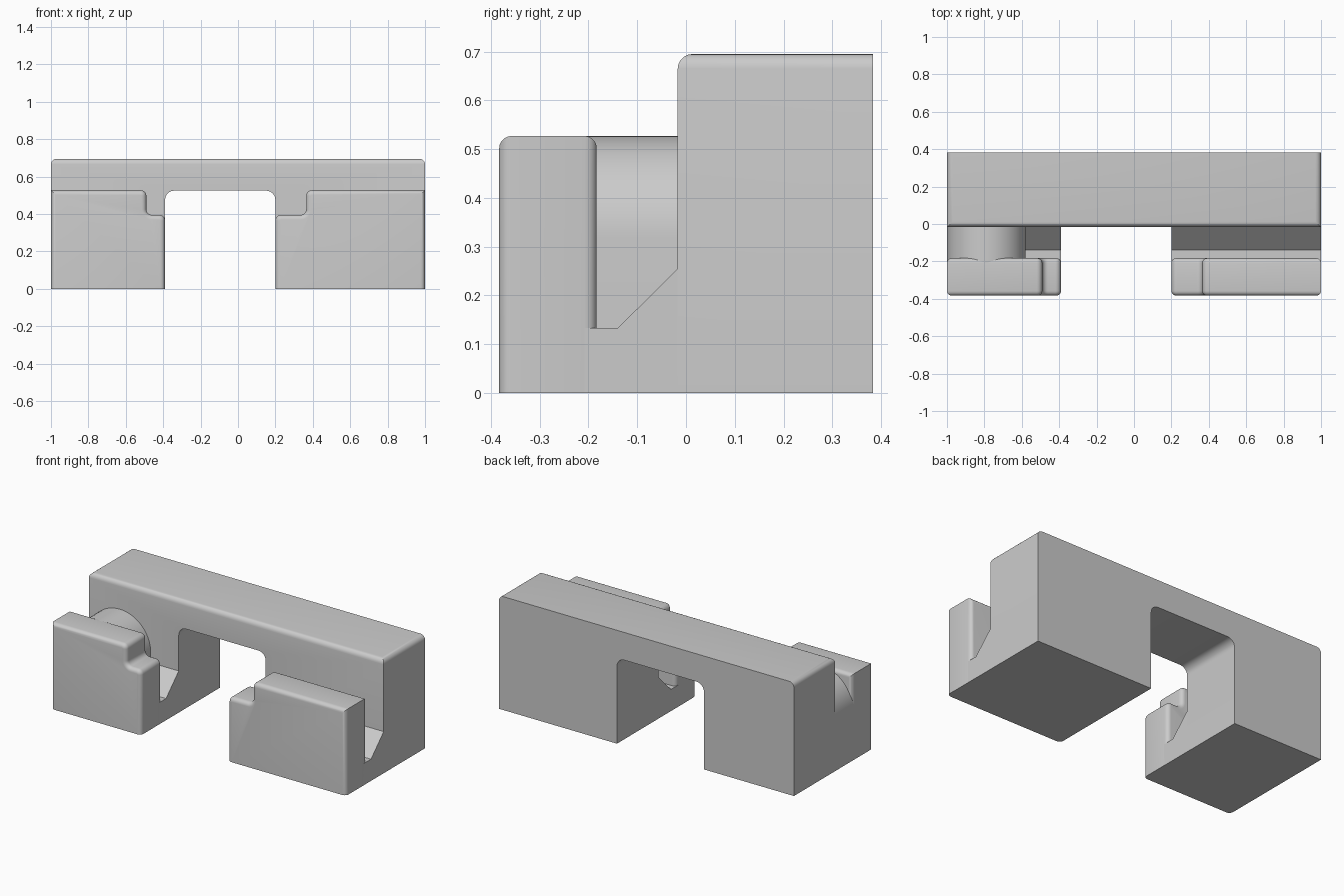
import bpy, bmesh, math
from mathutils import Vector

if "Cube" in bpy.data.objects:
    bpy.data.objects.remove(bpy.data.objects["Cube"])

grey = bpy.data.materials.new("light_grey")
grey.diffuse_color = (0.6, 0.6, 0.6, 1)
grey.use_nodes = True
grey.node_tree.nodes["Principled BSDF"].inputs["Base Color"].default_value = grey.diffuse_color


def rounded(points, seg=6):
    """2D outline from (a, b, radius) corners, filleting where radius > 0."""
    out = []
    n = len(points)
    for i, (a, b, r) in enumerate(points):
        p = Vector((a, b))
        if r == 0:
            out.append(p)
            continue
        u = (Vector(points[i - 1][:2]) - p).normalized()
        v = (Vector(points[(i + 1) % n][:2]) - p).normalized()
        centre = p + (u + v) * r            # right-angled corners
        for k in range(seg + 1):
            t = k / seg * math.pi / 2
            out.append(centre - v * r * math.cos(t) - u * r * math.sin(t))
    return out


def extrude(name, outline, axis, lo, hi, bevel_rule=None, width=0.03):
    """Extrude an outline along x (outline is y,z) or y (outline is x,z)."""
    bm = bmesh.new()

    def place(p, d):
        return (d, p.x, p.y) if axis == "x" else (p.x, d, p.y)

    rings = [[bm.verts.new(place(p, d)) for p in outline] for d in (lo, hi)]
    n = len(outline)
    bm.faces.new(rings[0])
    bm.faces.new(rings[1][::-1])
    for i in range(n):
        j = (i + 1) % n
        bm.faces.new((rings[0][i], rings[1][i], rings[1][j], rings[0][j]))
    bmesh.ops.recalc_face_normals(bm, faces=bm.faces)
    if bevel_rule:
        edges = [e for e in bm.edges if bevel_rule(e.verts[0].co, e.verts[1].co)]
        bmesh.ops.bevel(bm, geom=edges, offset=width, segments=5, profile=0.5,
                        affect="EDGES", clamp_overlap=True)
    mesh = bpy.data.meshes.new(name)
    bm.to_mesh(mesh)
    bm.free()
    mesh.materials.append(grey)
    ob = bpy.data.objects.new(name, mesh)
    bpy.context.collection.objects.link(ob)
    bpy.ops.object.select_all(action="DESELECT")
    ob.select_set(True)
    bpy.context.view_layer.objects.active = ob
    bpy.ops.object.shade_smooth_by_angle(angle=math.radians(35))
    return ob


L, R = -0.39, 0.20          # sides of the central opening
FRONT, WALL, FACE, BACK = -0.383, -0.183, -0.017, 0.383
TOP, LIP, STEP, FLOOR = 0.695, 0.527, 0.395, 0.133

# Main bridge: rounded along the top front and top end edges
body = rounded([(-1, 0, 0), (L, 0, 0), (L, 0.525, 0.05), (R, 0.525, 0.05),
                (R, 0, 0), (1, 0, 0), (1, TOP, 0), (-1, TOP, 0)])


def body_edges(a, b):
    high = min(a.z, b.z) > TOP - 0.001
    return high and not (a.y > 0.3 and b.y > 0.3)


extrude("bridge_body", body, "y", FACE, BACK, body_edges)


# Stepped front walls: all front and back rims rounded except the underside
def wall_edges(a, b):
    return abs(a.y - b.y) < 0.001 and max(a.z, b.z) > 0.001


for side, outer, inner, step_x in (("left", -1, L, -0.49), ("right", 1, R, 0.365)):
    wall = rounded([(outer, 0, 0), (inner, 0, 0), (inner, STEP, 0.03),
                    (step_x, STEP, 0.03), (step_x, LIP, 0.03), (outer, LIP, 0)])
    extrude(side + "_front_wall", wall, "y", FRONT, WALL, wall_edges, 0.025)

    # Groove floor with its sloped back
    floor = rounded([(WALL - 0.03, 0, 0), (FACE, 0, 0), (FACE, 0.255, 0),
                     (-0.14, FLOOR, 0), (WALL - 0.03, FLOOR, 0)])
    extrude(side + "_groove_floor", floor, "x", min(outer, inner), max(outer, inner))

# Round-topped block filling the outer end of the left groove
arch = rounded([(-1, 0, 0), (-0.58, 0, 0), (-0.58, LIP, 0.21), (-1, LIP, 0.21)], 16)
unique = [p for i, p in enumerate(arch) if (p - arch[i - 1]).length > 1e-4]
extrude("round_topped_block", unique, "y", WALL - 0.03, FACE)
